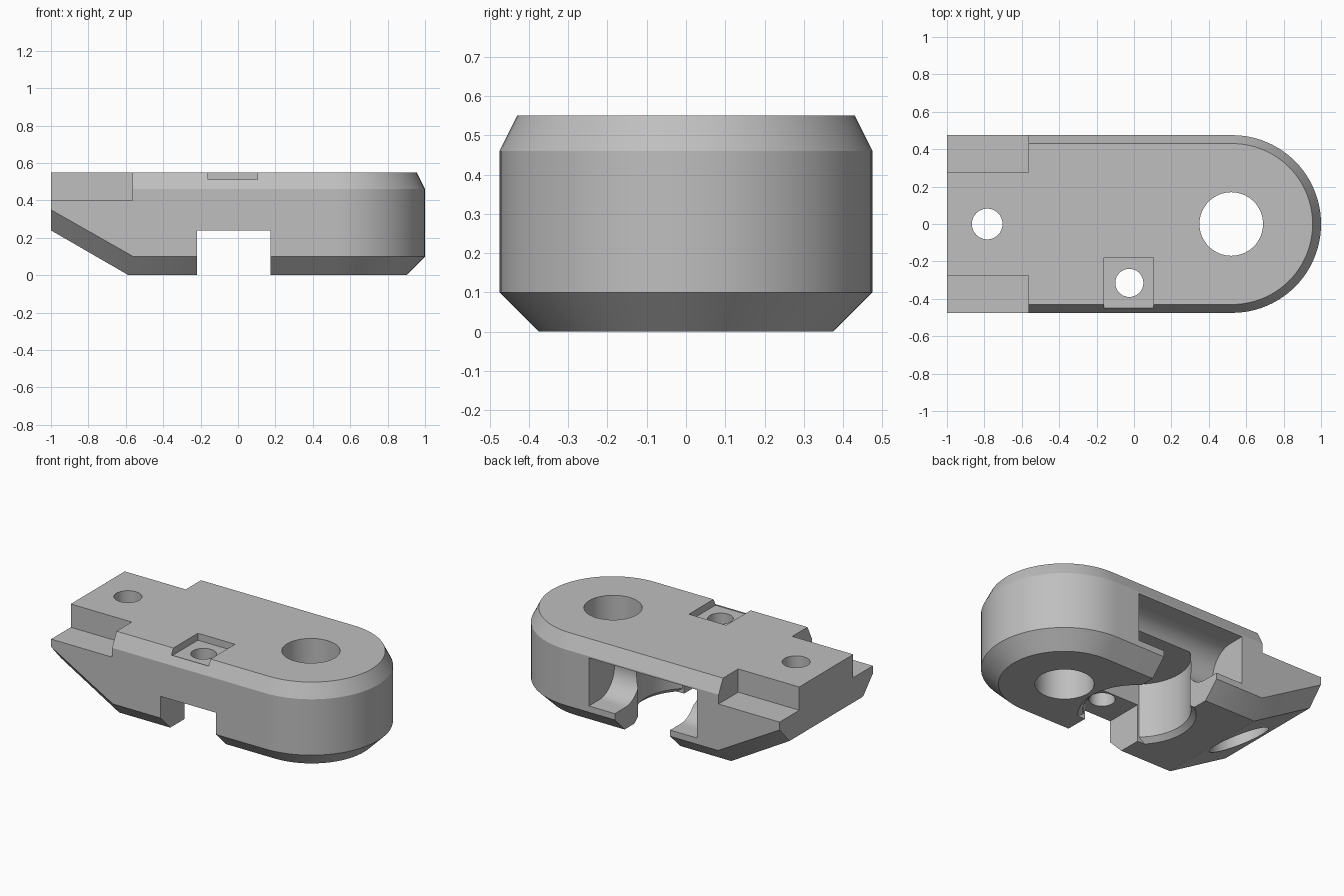
import bpy
import bmesh
from math import pi, sin, cos
from mathutils import Matrix

cube = bpy.data.objects.get("Cube")
if cube:
    bpy.data.objects.remove(cube, do_unlink=True)

grey = bpy.data.materials.new("plain grey")
grey.use_nodes = True
colour = (0.52, 0.52, 0.52, 1)
grey.diffuse_color = colour
grey.node_tree.nodes["Principled BSDF"].inputs["Base Color"].default_value = colour

HALF, ARC_X, STEPS = 0.475, 0.525, 48


def make_object(name, bm):
    bmesh.ops.recalc_face_normals(bm, faces=bm.faces)
    mesh = bpy.data.meshes.new(name)
    bm.to_mesh(mesh)
    bm.free()
    mesh.materials.append(grey)
    obj = bpy.data.objects.new(name, mesh)
    bpy.context.collection.objects.link(obj)
    return obj


def ring(bm, z, inset, slope_x, end_z):
    """Outline with a rounded right end; the left end rises to end_z."""
    r = HALF - inset
    pts = [(-1, -r, end_z), (slope_x, -r, z)]
    for i in range(STEPS + 1):
        a = -pi / 2 + pi * i / STEPS
        pts.append((ARC_X + r * cos(a), r * sin(a), z))
    pts += [(slope_x, r, z), (-1, r, end_z)]
    return [bm.verts.new(p) for p in pts]


# Body: bevelled block, rounded on one end and ramped beneath the other
bm = bmesh.new()
rings = [ring(bm, 0, 0.1, -0.585, 0.24),
         ring(bm, 0.1, 0, -0.56, 0.35),
         ring(bm, 0.46, 0, -0.56, 0.46),
         ring(bm, 0.55, 0.045, -0.56, 0.55)]
for low, high in zip(rings, rings[1:]):
    for i in range(len(low)):
        j = (i + 1) % len(low)
        bm.faces.new((low[i], low[j], high[j], high[i]))
base = rings[0]
bm.faces.new(base[1:-1])
bm.faces.new((base[0], base[1], base[-2], base[-1]))
bm.faces.new(rings[-1])
body = make_object("clamp_body", bm)


def cut(cutter):
    mod = body.modifiers.new("cut", "BOOLEAN")
    mod.operation = "DIFFERENCE"
    mod.solver = "EXACT"
    mod.object = cutter
    bpy.context.view_layer.objects.active = body
    bpy.ops.object.modifier_apply(modifier=mod.name)
    bpy.data.objects.remove(cutter, do_unlink=True)


def cut_box(x0, x1, y0, y1, z0, z1):
    bm = bmesh.new()
    bmesh.ops.create_cube(bm, size=1)
    for v in bm.verts:
        v.co = (x1 if v.co.x > 0 else x0, y1 if v.co.y > 0 else y0,
                z1 if v.co.z > 0 else z0)
    cut(make_object("box_cutter", bm))


def cut_hole(x, y, r, z0, z1, r_top=None, flat=None):
    bm = bmesh.new()
    place = Matrix.Translation((x, y, (z0 + z1) / 2))
    bmesh.ops.create_cone(bm, cap_ends=True, segments=64, radius1=r,
                          radius2=r_top or r, depth=z1 - z0, matrix=place)
    if flat is not None:  # flat front side on the round cavity
        geom = bm.verts[:] + bm.edges[:] + bm.faces[:]
        bmesh.ops.bisect_plane(bm, geom=geom, plane_co=(0, flat, 0),
                               plane_no=(0, -1, 0), clear_outer=True)
        bmesh.ops.holes_fill(bm, edges=[e for e in bm.edges if e.is_boundary])
    cut(make_object("hole_cutter", bm))


# Side shelves on the narrow tongue
cut_box(-1.2, -0.565, -0.7, -0.275, 0.4, 0.7)
cut_box(-1.2, -0.565, 0.275, 0.7, 0.4, 0.7)

# Cross slot under the body and the round cavity with its bevelled rim
cut_box(-0.22, 0.175, -0.7, 0.7, -0.2, 0.24)
cut_hole(-0.022, 0, 0.31, -0.1, 0.38, flat=-0.23)
cut_hole(-0.022, 0, 0.37, -0.03, 0.03, r_top=0.31, flat=-0.23)

# Pin channel with a rounded inner end, open at the back
bm = bmesh.new()
r, cy, cz = 0.155, 0.37, 0.295
profile = [(0.7, cz + r)]
for i in range(33):
    a = pi / 2 + pi * i / 32
    profile.append((cy + r * cos(a), cz + r * sin(a)))
profile.append((0.7, cz - r))
face = bm.faces.new([bm.verts.new((-0.41, y, z)) for y, z in profile])
moved = bmesh.ops.extrude_face_region(bm, geom=[face])["geom"]
bmesh.ops.translate(bm, vec=(0.77, 0, 0),
                    verts=[v for v in moved if isinstance(v, bmesh.types.BMVert)])
cut(make_object("channel_cutter", bm))

# Top pocket with its hole
cut_box(-0.16, 0.105, -0.449, -0.18, 0.505, 0.7)
cut_hole(-0.025, -0.315, 0.075, 0.1, 0.7)

# Main bore, tongue hole and the counterbore beneath it
cut_hole(0.52, 0, 0.17, -0.2, 0.8)
cut_hole(-0.785, 0, 0.082, -0.2, 0.8)
cut_hole(-0.785, 0, 0.17, -0.2, 0.3)

# Smooth the round walls, keep the edges crisp
bpy.ops.object.select_all(action="DESELECT")
body.select_set(True)
bpy.context.view_layer.objects.active = body
bpy.ops.object.shade_smooth_by_angle(angle=0.4)
